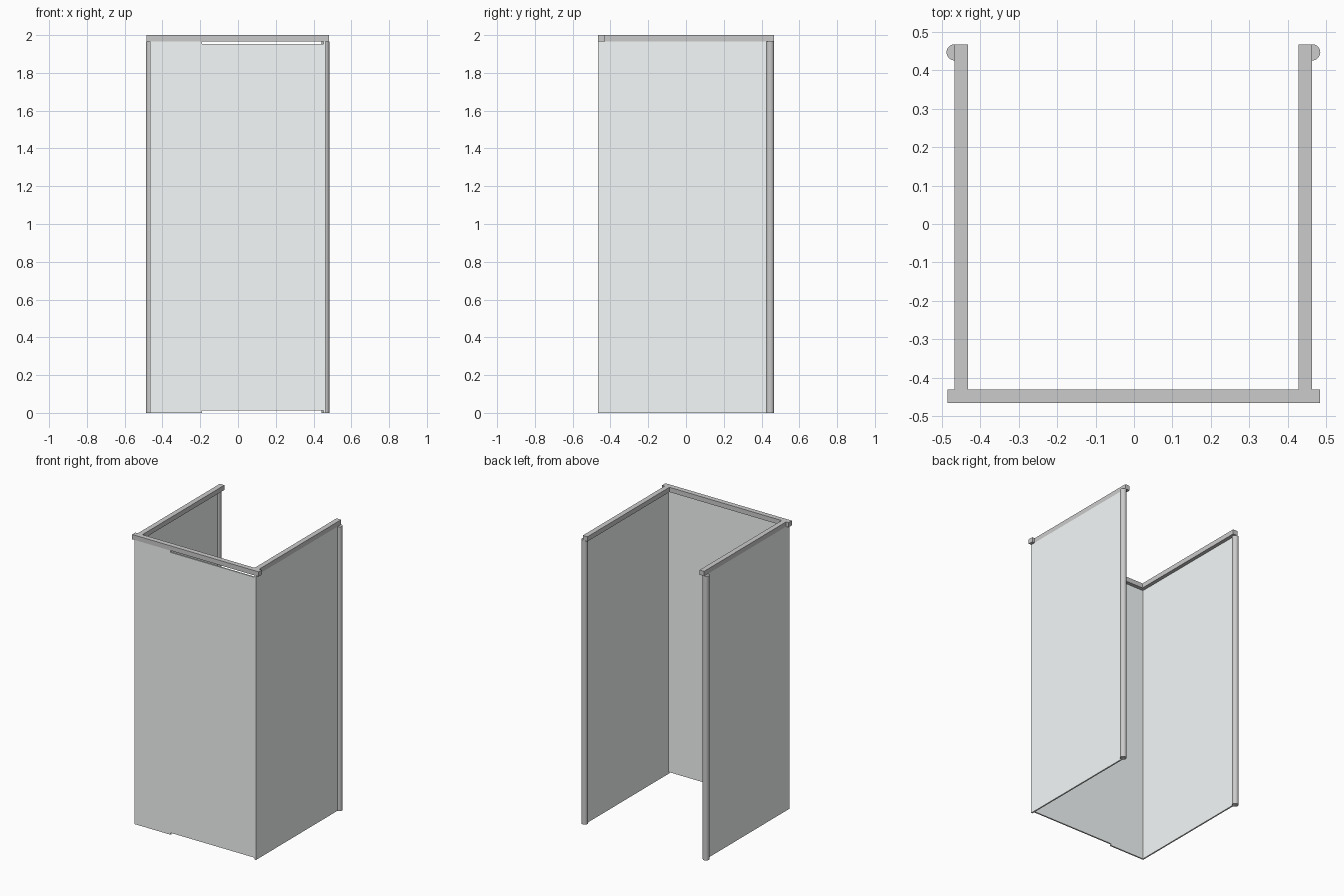
import bpy, bmesh
from math import radians
from mathutils import Vector

if "Cube" in bpy.data.objects:
    bpy.data.objects.remove(bpy.data.objects["Cube"])

TOP = 1.967          # underside of the head rails
FRONT, BACK = -0.465, 0.467
LEFT, RIGHT = -0.466, 0.463
GLASS, RAIL, POST_R = 0.01, 0.035, 0.021


def material(name, color):
    mat = bpy.data.materials.new(name)
    mat.diffuse_color = (*color, 1)
    mat.use_nodes = True
    mat.node_tree.nodes["Principled BSDF"].inputs["Base Color"].default_value = mat.diffuse_color
    return mat


glass = material("pale_glass", (0.92, 0.955, 0.955))
metal = material("satin_metal", (0.90, 0.90, 0.92))


def prism(name, outline, direction, mat):
    """Extrude a closed 3D outline along a direction."""
    bm = bmesh.new()
    face = bm.faces.new([bm.verts.new(p) for p in outline])
    res = bmesh.ops.extrude_face_region(bm, geom=[face])
    verts = [g for g in res["geom"] if isinstance(g, bmesh.types.BMVert)]
    bmesh.ops.translate(bm, verts=verts, vec=Vector(direction))
    bmesh.ops.recalc_face_normals(bm, faces=bm.faces)
    mesh = bpy.data.meshes.new(name)
    bm.to_mesh(mesh)
    bm.free()
    mesh.materials.append(mat)
    ob = bpy.data.objects.new(name, mesh)
    bpy.context.collection.objects.link(ob)
    return ob


def box(name, x0, x1, y0, y1, z0, z1, mat):
    outline = [(x0, y0, z0), (x1, y0, z0), (x1, y1, z0), (x0, y1, z0)]
    return prism(name, outline, (0, 0, z1 - z0), mat)


# Front glass: full-height fixed pane, shorter door with gaps above and below
split, gap = -0.19, 0.013
front = [(LEFT + GLASS, 0), (split, 0), (split, gap), (RIGHT - GLASS, gap),
         (RIGHT - GLASS, TOP - gap), (split, TOP - gap), (split, TOP), (LEFT + GLASS, TOP)]
prism("front_glass", [(x, FRONT, z) for x, z in front], (0, GLASS, 0), glass)

# Front head rail, overhanging both sides
box("front_head_rail", -0.485, 0.483, FRONT, FRONT + RAIL, TOP, 2.0, metal)

# Sides: glass flush with the outside of its rail, round post at the back
for side, x, s in (("left", LEFT, -1), ("right", RIGHT, 1)):
    box(side + "_glass", *sorted((x, x - s * GLASS)), FRONT, BACK - POST_R, 0, TOP, glass)
    box(side + "_head_rail", *sorted((x, x - s * RAIL)), FRONT + RAIL, BACK, TOP, 2.0, metal)
    bpy.ops.mesh.primitive_cylinder_add(vertices=32, radius=POST_R, depth=TOP,
                                        location=(x, BACK - POST_R, TOP / 2))
    post = bpy.context.object
    post.name = side + "_post"
    post.data.materials.append(metal)
    bpy.ops.object.shade_smooth_by_angle(angle=radians(30))
